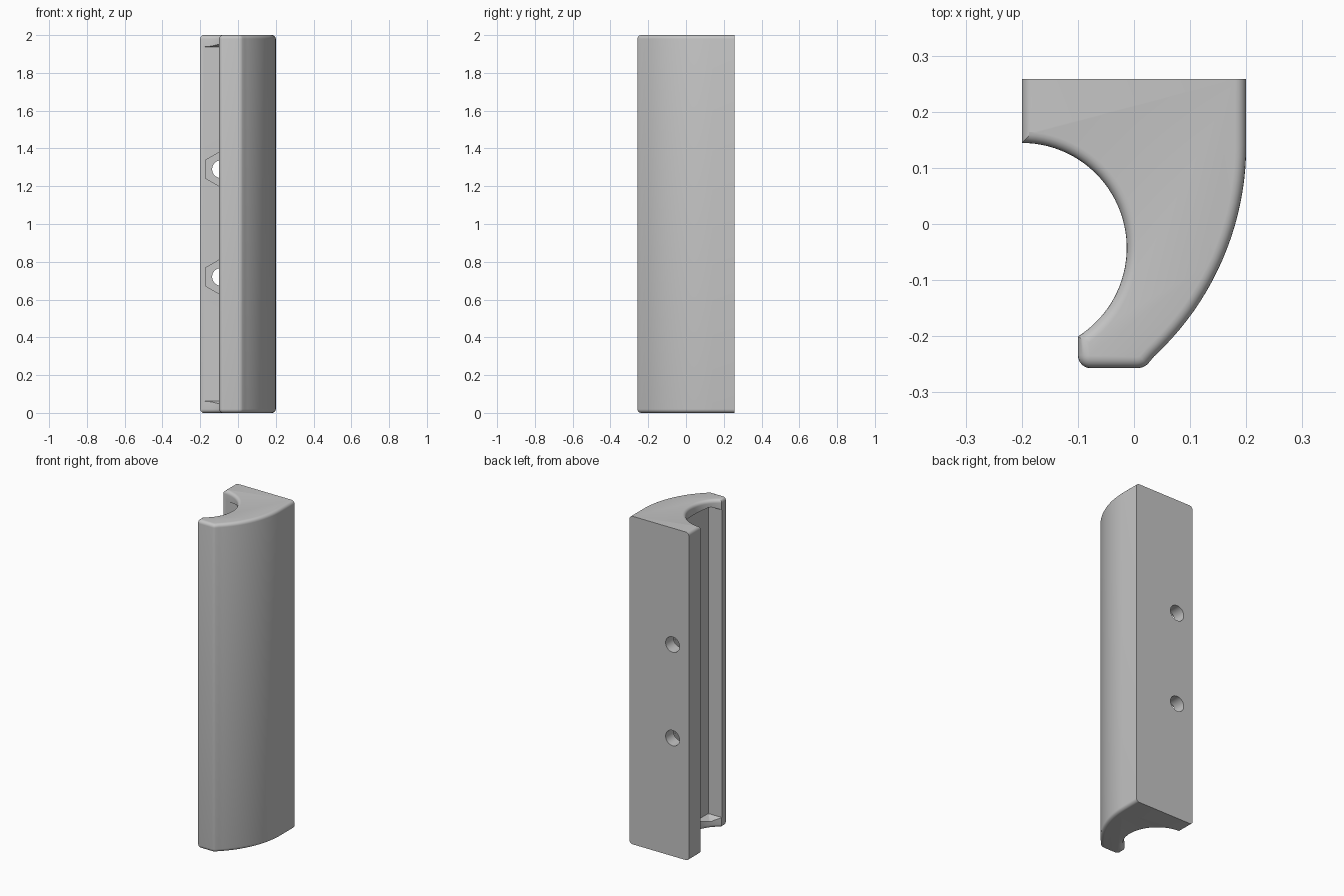
import bpy, bmesh
from math import sin, cos, pi, radians, atan2, sqrt

cube = bpy.data.objects.get("Cube")
if cube:
    bpy.data.objects.remove(cube)

HEIGHT, BACK, FRONT = 2.0, 0.258, -0.257
HOLE_X, HOLE_Z = -0.09, (0.72, 1.29)
FINGER = (-0.2, -0.0425, 0.187)     # finger groove: x, y, radius
OUTER = (-0.3125, 0.14, 0.5125)     # outer sweep: x, y, radius


def arc(circle, start, end, steps):
    cx, cy, r = circle
    angles = [start + (end - start) * i / steps for i in range(steps + 1)]
    return [(cx + r * cos(a), cy + r * sin(a)) for a in angles]


def make_object(name, bm):
    bmesh.ops.recalc_face_normals(bm, faces=bm.faces)
    mesh = bpy.data.meshes.new(name)
    bm.to_mesh(mesh)
    bm.free()
    obj = bpy.data.objects.new(name, mesh)
    bpy.context.collection.objects.link(obj)
    return obj


def cut(target, cutter):
    mod = target.modifiers.new("cut", "BOOLEAN")
    mod.operation, mod.solver, mod.object = "DIFFERENCE", "EXACT", cutter
    bpy.context.view_layer.objects.active = target
    bpy.ops.object.modifier_apply(modifier=mod.name)
    bpy.data.objects.remove(cutter)


def rod(sides, radius, y0, y1, z):
    bpy.ops.mesh.primitive_cylinder_add(
        vertices=sides, radius=radius, depth=y1 - y0,
        location=(HOLE_X, (y0 + y1) / 2, z), rotation=(pi / 2, 0, 0))
    obj = bpy.context.object
    obj.hide_render = True
    return obj


# Grip body: plan profile extruded upward, with softened tip corners
fx, fy, fr = FINGER
tip_angle = -atan2(sqrt(fr ** 2 - 0.1 ** 2), 0.1)
front_angle = -atan2(0.373, 0.346)
profile = [(-0.2, BACK), (0.2, BACK)]
profile += arc(OUTER, 0, front_angle, 20)
profile += arc((0.005, FRONT + 0.03, 0.03), radians(-52), -pi / 2, 4)
profile += arc((-0.077, FRONT + 0.023, 0.023), -pi / 2, -pi, 6)
profile += arc(FINGER, tip_angle, pi / 2, 40)

bm = bmesh.new()
base = bm.faces.new([bm.verts.new((x, y, 0)) for x, y in profile])
top = bmesh.ops.extrude_face_region(bm, geom=[base])["geom"]
for v in top:
    if isinstance(v, bmesh.types.BMVert):
        v.co.z = HEIGHT
bmesh.ops.recalc_face_normals(bm, faces=bm.faces)


# Round the end rims, leaving only the mounting back crisp
def is_rim(edge):
    a, b = (v.co for v in edge.verts)
    on_back = a.y > BACK - 0.001 and b.y > BACK - 0.001
    return abs(a.z - b.z) < 0.001 and not on_back


bmesh.ops.bevel(bm, geom=[e for e in bm.edges if is_rim(e)], offset=0.02,
                segments=5, profile=0.5, affect="EDGES", clamp_overlap=False)
grip = make_object("pull_handle", bm)

# Square-cornered undercut inside the finger groove, with sloped ends
bm = bmesh.new()
rings = []
for z, inset in ((0.042, 0.04), (0.062, 0), (1.938, 0), (1.958, 0.04)):
    right, low, high = -0.008 - inset, -0.203 + inset, 0.1435 - inset
    corners = [(-0.4, low), (right, low), (right, high), (-0.4, high)]
    rings.append([bm.verts.new((x, y, z)) for x, y in corners])
for lower, upper in zip(rings, rings[1:]):
    for i in range(4):
        j = (i + 1) % 4
        bm.faces.new((lower[i], lower[j], upper[j], upper[i]))
bm.faces.new(rings[0])
bm.faces.new(rings[-1])
cut(grip, make_object("groove_cutter", bm))

# Bolt holes and hexagonal nut seats
for z in HOLE_Z:
    cut(grip, rod(6, 0.095, -0.02, 0.182, z))
    cut(grip, rod(32, 0.047, 0.1, 0.35, z))

# Single plain grey material
grey = bpy.data.materials.new("plain_grey")
grey.use_nodes = True
color = (0.56, 0.56, 0.56, 1)
grey.diffuse_color = color
grey.node_tree.nodes["Principled BSDF"].inputs["Base Color"].default_value = color
grip.data.materials.clear()
grip.data.materials.append(grey)

bpy.ops.object.select_all(action="DESELECT")
grip.select_set(True)
bpy.context.view_layer.objects.active = grip
bpy.ops.object.shade_smooth_by_angle(angle=radians(30))
